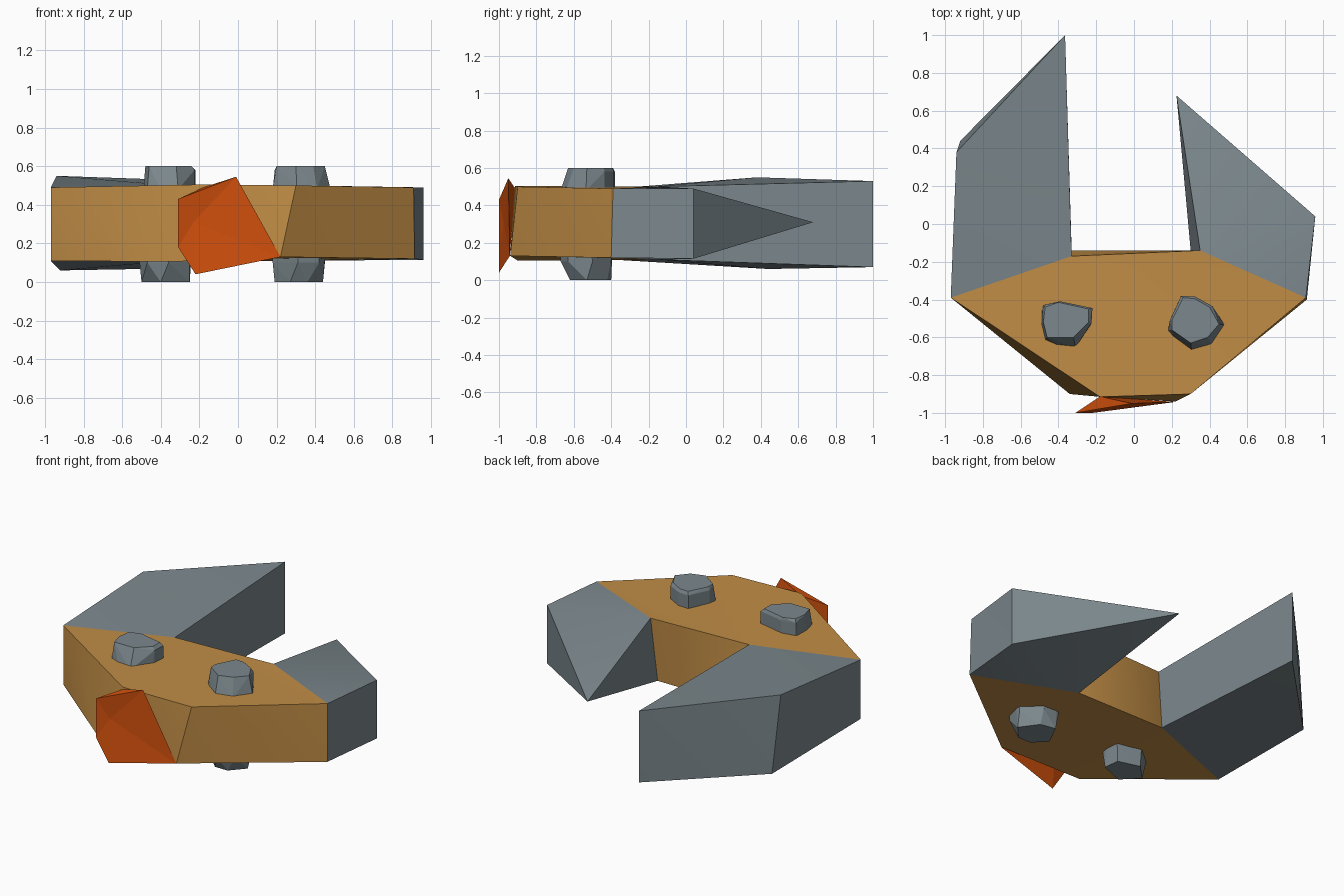
import bpy, bmesh, math

if "Cube" in bpy.data.objects:
    bpy.data.objects.remove(bpy.data.objects["Cube"])


def material(name, rgb):
    m = bpy.data.materials.new(name)
    m.diffuse_color = (*rgb, 1)
    m.use_nodes = True
    m.node_tree.nodes["Principled BSDF"].inputs["Base Color"].default_value = m.diffuse_color
    return m


TAN = material("tan shell", (0.53, 0.265, 0.06))
GREY = material("slate grey", (0.20, 0.245, 0.265))
ORANGE = material("burnt orange", (0.64, 0.08, 0.004))


def finish(name, bm, mat, smooth=0):
    bmesh.ops.remove_doubles(bm, verts=bm.verts, dist=0.001)
    bmesh.ops.recalc_face_normals(bm, faces=bm.faces)
    me = bpy.data.meshes.new(name)
    bm.to_mesh(me)
    bm.free()
    me.materials.append(mat)
    ob = bpy.data.objects.new(name, me)
    bpy.context.collection.objects.link(ob)
    if smooth:
        bpy.ops.object.select_all(action='DESELECT')
        ob.select_set(True)
        bpy.context.view_layer.objects.active = ob
        bpy.ops.object.shade_smooth_by_angle(angle=math.radians(smooth))
    return ob


def slab(name, top, bottom, mat):
    """Closed slab between two rings; caps fan out from the first corner."""
    bm = bmesh.new()
    t = [bm.verts.new(p) for p in top]
    b = [bm.verts.new(p) for p in bottom]
    n = len(t)
    for i in range(n):
        j = (i + 1) % n
        bm.faces.new((t[i], b[i], b[j]))
        bm.faces.new((t[i], b[j], t[j]))
    for i in range(1, n - 1):
        bm.faces.new((t[0], t[i], t[i + 1]))
        bm.faces.new((b[0], b[i + 1], b[i]))
    return finish(name, bm, mat, 30)


# Shell body
slab("body",
     [(-.33, -.17, .5), (-.97, -.39, .49), (-.18, -.915, .505),
      (.30, -.90, .50), (.91, -.39, .49), (.35, -.14, .5)],
     [(-.33, -.14, .11), (-.97, -.39, .11), (-.34, -.90, .105),
      (.22, -.94, .13), (.915, -.40, .12), (.30, -.14, .11)], TAN)

# Long blunt claw and short pointed claw
slab("left_claw",
     [(-.33, -.17, .5), (-.365, 1, .53), (-.94, .38, .55), (-.97, -.39, .49)],
     [(-.33, -.14, .11), (-.365, 1, .07), (-.92, .44, .06), (-.97, -.39, .11)], GREY)
slab("right_claw",
     [(.35, -.14, .5), (.91, -.39, .49), (.96, .04, .49), (.225, .68, .31)],
     [(.30, -.14, .11), (.915, -.40, .12), (.96, .04, .115), (.225, .68, .31)], GREY)

# Mouth plate: an irregular rim fanned to a dented front and to a back point
bm = bmesh.new()
rim = [bm.verts.new(p) for p in
       [(-.31, -1, .43), (-.31, -1, .18), (-.22, -1, .04),
        (.22, -.942, .13), (-.01, -.95, .545)]]
dent = bm.verts.new((-.23, -.975, .31))
back = bm.verts.new((-.18, -.913, .49))
for i in range(5):
    j = (i + 1) % 5
    bm.faces.new((rim[i], rim[j], dent))
    bm.faces.new((rim[j], rim[i], back))
finish("mouth", bm, ORANGE)


# Faceted eye lumps running through the shell
def lump(name, outline, cap, low, foot):
    bm = bmesh.new()
    for ring, z in ((outline, .48), (outline[:4], .58), (cap, .60),
                    (low, .10), (foot, 0)):
        for x, y in ring:
            bm.verts.new((x, y, z))
    res = bmesh.ops.convex_hull(bm, input=bm.verts)
    bmesh.ops.delete(bm, geom=[v for v in bm.verts if not v.link_faces], context='VERTS')
    finish(name, bm, GREY)


lump("left_eye",
     [(-.48, -.43), (-.39, -.41), (-.22, -.445), (-.225, -.525),
      (-.31, -.655), (-.40, -.645), (-.47, -.615), (-.49, -.53)],
     [(-.47, -.44), (-.40, -.415), (-.24, -.45), (-.24, -.52),
      (-.32, -.60), (-.46, -.60), (-.48, -.52)],
     [(-.51, -.50), (-.47, -.62), (-.36, -.65), (-.25, -.58), (-.25, -.45), (-.40, -.41)],
     [(-.50, -.52), (-.40, -.62), (-.25, -.56), (-.26, -.46), (-.40, -.42)])
lump("right_eye",
     [(.19, -.51), (.25, -.38), (.325, -.385), (.415, -.435), (.48, -.535),
      (.41, -.64), (.305, -.67), (.21, -.60), (.18, -.565)],
     [(.20, -.51), (.26, -.39), (.32, -.395), (.40, -.44), (.45, -.53),
      (.39, -.60), (.30, -.63), (.20, -.56)],
     [(.18, -.55), (.24, -.40), (.35, -.40), (.45, -.50), (.42, -.63), (.31, -.67)],
     [(.19, -.54), (.26, -.40), (.36, -.42), (.44, -.53), (.36, -.62), (.27, -.62)])
